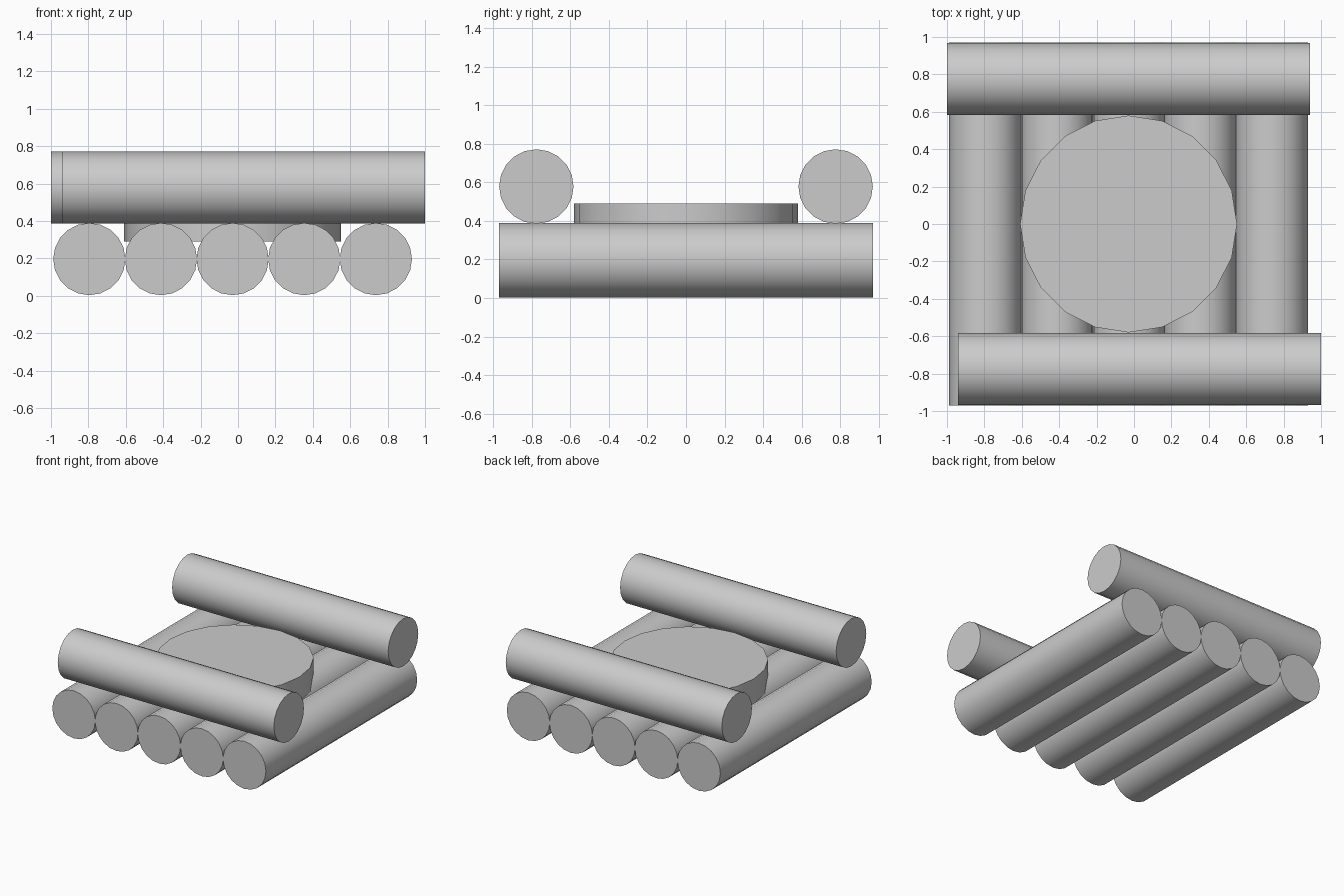
import bpy, math

if "Cube" in bpy.data.objects:
    bpy.data.objects.remove(bpy.data.objects["Cube"])

R = 0.193     # log radius
L = 1.94      # log length


def cylinder(name, radius, depth, loc, rot=(0, 0, 0)):
    bpy.ops.mesh.primitive_cylinder_add(vertices=20, radius=radius, depth=depth,
                                        location=loc, rotation=rot)
    ob = bpy.context.object
    ob.name = name
    bpy.ops.object.shade_smooth_by_angle(angle=math.radians(40))
    return ob


# five base logs running front to back
for i in range(5):
    cylinder(f"base_log_{i + 1}", R, L, (-0.029 + (i - 2) * 0.383, 0, R + 0.003),
             (math.pi / 2, 0, 0))

# two cross logs on top, offset sideways in opposite directions
for name, s in (("front_cross_log", 1), ("back_cross_log", -1)):
    cylinder(name, R, L, (s * 0.03, -s * 0.776, 0.578), (0, math.pi / 2, 0))

# round plate in the middle; rotated a quarter turn so a vertex lies on each axis
cylinder("centre_disc", 0.58, 0.2, (-0.029, 0, 0.39), (0, 0, math.pi / 2))
